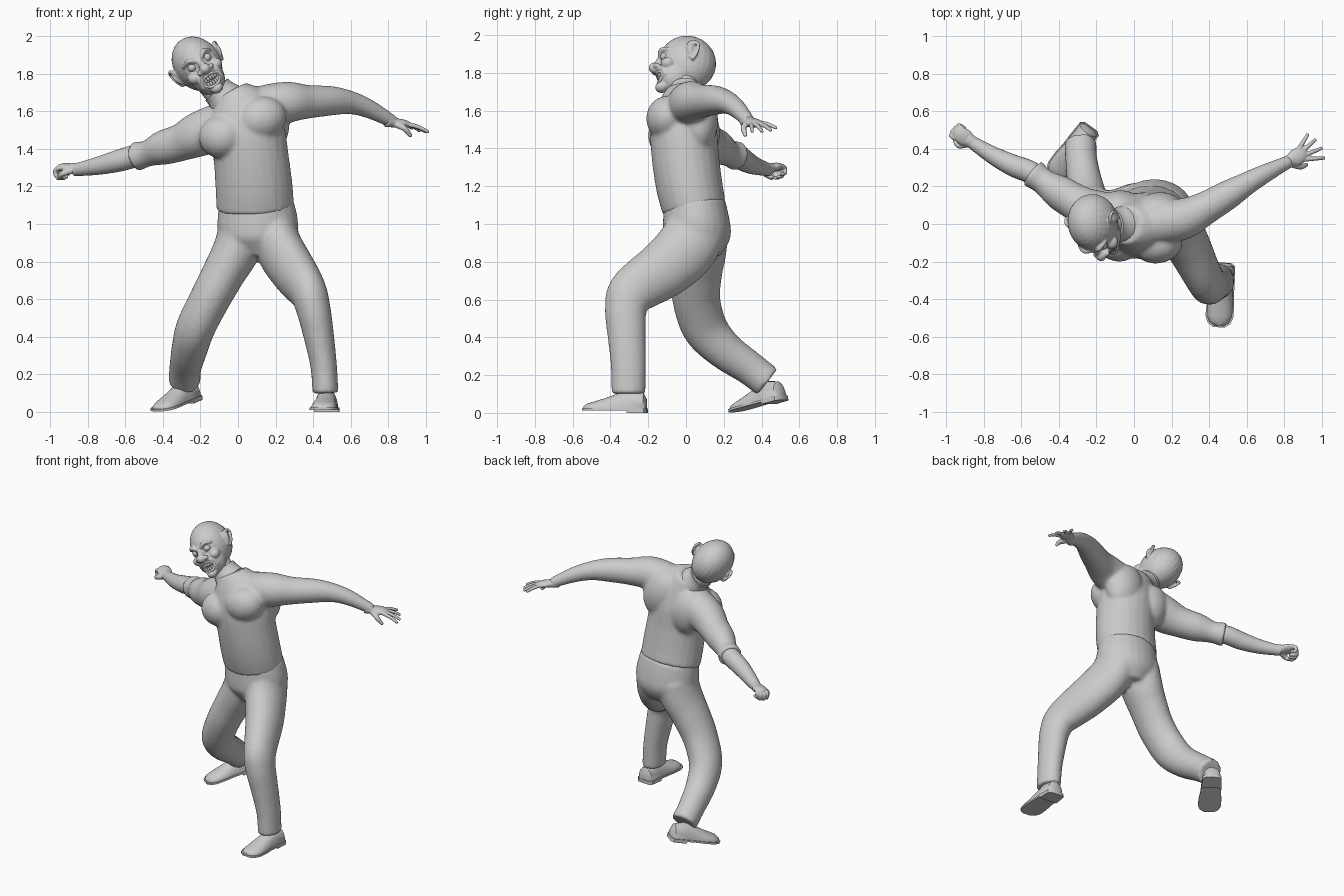
import bpy, bmesh
from math import pi, sin, cos, radians
from mathutils import Vector, Matrix, Euler


def loft(bm, rings):
    vs = [[bm.verts.new(p) for p in r] for r in rings]
    n = len(vs[0])
    for a, b in zip(vs, vs[1:]):
        for i in range(n):
            bm.faces.new((a[i], a[(i + 1) % n], b[(i + 1) % n], b[i]))
    bm.faces.new(vs[0][::-1])
    bm.faces.new(vs[-1])


def smooth_path(pts, sub=5):
    pts = [Vector(p if len(p) == 5 else (*p, p[3])) for p in pts]
    q = [2 * pts[0] - pts[1]] + pts + [2 * pts[-1] - pts[-2]]
    out = []
    for a, b, c, d in zip(q, q[1:], q[2:], q[3:]):
        for k in range(sub):
            t = k / sub
            out.append(0.5 * (2 * b + (c - a) * t + (2 * a - 5 * b + 4 * c - d) * t * t
                              + (3 * b - a - 3 * c + d) * t ** 3))
    return out + [pts[-1]]


def tube(bm, pts, ref=(1, 0, 0), n=24):
    """Loft along (x, y, z, radius along ref, other radius)."""
    path = smooth_path(pts)
    pos = [Vector(p[:3]) for p in path]
    rings = []
    for i, p in enumerate(path):
        t = (pos[min(i + 1, len(pos) - 1)] - pos[max(i - 1, 0)]).normalized()
        s = Vector(ref)
        s = (s - t * s.dot(t)).normalized()
        u = t.cross(s)
        rings.append([pos[i] + s * p[3] * cos(2 * pi * k / n) + u * p[4] * sin(2 * pi * k / n)
                      for k in range(n)])
    loft(bm, rings)


def ball(bm, loc, size, rot=(0, 0, 0)):
    bmesh.ops.create_uvsphere(bm, u_segments=24, v_segments=16, radius=1,
                              matrix=Matrix.LocRotScale(Vector(loc), Euler(rot), Vector(size)))


def finish(name, bm, matrix=None, voxel=0, smooth=5, angle=50):
    if matrix:
        bm.transform(matrix)
    bmesh.ops.recalc_face_normals(bm, faces=bm.faces)
    me = bpy.data.meshes.new(name)
    bm.to_mesh(me)
    bm.free()
    ob = bpy.data.objects.new(name, me)
    bpy.context.collection.objects.link(ob)
    if voxel:
        m = ob.modifiers.new("fuse", 'REMESH')
        m.mode, m.voxel_size, m.use_smooth_shade = 'VOXEL', voxel, True
        m = ob.modifiers.new("soften", 'SMOOTH')
        m.factor, m.iterations = 0.5, smooth
    else:
        bpy.ops.object.select_all(action='DESELECT')
        ob.select_set(True)
        bpy.context.view_layer.objects.active = ob
        bpy.ops.object.shade_smooth_by_angle(angle=radians(angle))
    return ob


# Shirt: torso, chest, shoulders, short right sleeve and bare left upper arm
bm = bmesh.new()
tube(bm, [(.092, .043, 1.085, .207, .17), (.085, .018, 1.2, .205, .176), (.07, -.003, 1.35, .2, .178),
          (.045, -.012, 1.5, .2, .175), (.0, -.01, 1.62, .17, .14), (-.045, -.005, 1.7, .1, .1)])
ball(bm, (.125, -.105, 1.56), (.135, .105, .115), (0, -.3, .15))
ball(bm, (-.085, -.09, 1.465), (.125, .11, .115), (0, -.3, -.25))
ball(bm, (.14, .07, 1.55), (.13, .1, .17), (0, -.3, 0))
ball(bm, (-.07, .08, 1.48), (.12, .1, .16), (0, -.3, 0))
tube(bm, [(.06, 0, 1.6, .12), (.25, .025, 1.645, .112), (.37, .08, 1.65, .09), (.5, .155, 1.655, .078),
          (.6, .215, 1.645, .062), (.7, .27, 1.61, .05), (.83, .335, 1.54, .034)], (0, 0, 1))
tube(bm, [(-.03, .02, 1.55, .12), (-.2, .06, 1.48, .12), (-.3, .11, 1.435, .1), (-.4, .17, 1.405, .092),
          (-.48, .225, 1.375, .07), (-.54, .27, 1.36, .08)], (0, 0, 1))
finish("shirt_and_left_arm", bm, voxel=.011, smooth=8)

# Right forearm
bm = bmesh.new()
tube(bm, [(-.45, .21, 1.38, .055), (-.55, .275, 1.36, .06), (-.64, .31, 1.335, .058),
          (-.75, .365, 1.308, .047), (-.87, .44, 1.287, .033)], (0, 0, 1))
finish("right_forearm", bm)

# Trousers: hips and two bent legs
bm = bmesh.new()
tube(bm, [(.095, .045, 1.115, .2, .163), (.105, .055, 1.0, .215, .178), (.11, .06, .92, .2, .175),
          (.11, .06, .83, .12, .12)])
tube(bm, [(.19, .06, .98, .12, .16), (.22, .0, .87, .125, .165), (.285, -.11, .765, .118, .155),
          (.37, -.28, .645, .1, .13), (.4, -.318, .55, .092, .112), (.425, -.315, .43, .083, .103),
          (.455, -.305, .25, .071, .093), (.465, -.305, .1, .069, .09)])
tube(bm, [(.02, .07, .98, .12, .15), (-.01, .065, .86, .125, .15), (-.075, .055, .74, .115, .137),
          (-.15, .055, .6, .108, .127), (-.225, .1, .45, .104, .12), (-.258, .2, .335, .096, .103),
          (-.28, .34, .235, .085, .09), (-.285, .43, .165, .086, .088)])
finish("trousers", bm, voxel=.012, smooth=7)


# Shoes: half-round upper over a flat sole and heel
def shoe(side, matrix):
    sec = [(.1, .035, .075), (.085, .055, .105), (.0, .06, .125), (-.06, .061, .1), (-.12, .068, .078),
           (-.18, .068, .06), (-.215, .054, .05), (-.235, .025, .035)]
    bm = bmesh.new()
    loft(bm, [[(w * cos(k * pi / 14), y, .015 + (h - .015) * sin(k * pi / 14) ** .8 if 0 < k < 14 else .015)
               for k in range(15)] for y, w, h in sec])
    finish(side + "_shoe_upper", bm, matrix)
    bm = bmesh.new()
    for part, z in ((sec, .012), (sec[:3], 0)):
        loft(bm, [[(w + .006, y * 1.03, z), (w + .006, y * 1.03, .024),
                   (-w - .006, y * 1.03, .024), (-w - .006, y * 1.03, z)] for y, w, h in part])
    finish(side + "_shoe_sole", bm, matrix, angle=40)


shoe("left", Matrix.Translation((.47, -.308, 0)) @ Matrix.Rotation(radians(-5), 4, 'Z'))
shoe("right", Matrix.Translation((-.287, .437, .046)) @ Matrix.Rotation(radians(-36), 4, 'Z')
     @ Matrix.Rotation(radians(13), 4, 'X'))


# Hands: palm, four jointed fingers and a thumb
def hand(side, wrist, direction, up, thumb, curl, spread):
    x = Vector(direction).normalized()
    y = Vector(up).cross(x).normalized()
    m = Matrix((x, y, x.cross(y))).transposed().to_4x4()
    m.translation = Vector(wrist)
    bm = bmesh.new()
    ball(bm, (.055, 0, 0), (.06, .046, .023))
    tube(bm, [(-.04, 0, 0, .034, .034), (.03, 0, 0, .036, .026)], (0, 1, 0), 16)
    for i, length in enumerate((.032, .037, .035, .027)):
        s = (i - 1.5) * -thumb
        a, p, r = curl * .5, Vector((.085, s * .022, 0)), .0125
        pts = [(*p, r)]
        for j in range(3):
            p = p + Vector((cos(a), s * spread, -sin(a))) * length
            pts.append((*p, r - .0015 * j))
            a += curl
        tube(bm, pts, (0, 1, 0), 10)
        ball(bm, p, (.01,) * 3)
    tube(bm, [(.015, .025 * thumb, -.01, .018), (.05, .058 * thumb, -.025, .016),
              (.085, (.07 - .02 * curl) * thumb, -.055, .011)], (1, 0, 0), 10)
    ball(bm, (.085, (.07 - .02 * curl) * thumb, -.055), (.011,) * 3)
    finish(side + "_hand", bm, m, voxel=.005, smooth=3)


hand("left", (.82, .33, 1.543), (.86, .5, -.14), (0, -.1, 1), -1, .14, .32)
hand("right", (-.86, .435, 1.295), (-.83, .53, .1), (-.1, -.1, 1), 1, 1.25, .02)

# Neck and collar
bm = bmesh.new()
tube(bm, [(-.03, 0, 1.6, .09), (-.1, -.005, 1.69, .074), (-.155, -.01, 1.76, .072), (-.19, -.01, 1.82, .07)])
finish("neck", bm)
bm = bmesh.new()
tube(bm, [(-.065, -.004, 1.665, .1), (-.095, -.005, 1.695, .086), (-.115, -.006, 1.715, .083)])
finish("collar", bm)

# Head, modelled upright and then tilted
H = (Matrix.Translation((-.218, .008, 1.852)) @ Matrix.Rotation(radians(8), 4, 'Z')
     @ Matrix.Rotation(radians(-34), 4, 'Y'))
bm = bmesh.new()
ball(bm, (0, 0, 0), (.126, .152, .153))
ball(bm, (0, -.075, -.085), (.088, .098, .098))
ball(bm, (0, -.15, -.155), (.035, .035, .028))
ball(bm, (0, -.178, -.032), (.03, .032, .029))
tube(bm, [(0, -.135, .04, .014), (0, -.155, .005, .017), (0, -.165, -.03, .018)])
for s in (-1, 1):
    ball(bm, (s * .068, -.115, -.048), (.036, .04, .032))
    ball(bm, (s * .034, -.172, -.038), (.016, .018, .014))
    tube(bm, [(s * .018, -.148, .028, .012), (s * .05, -.142, .048, .014), (s * .088, -.105, .032, .01)], (0, 0, 1), 12)
    tube(bm, [(s * .02, -.165, -.05, .01), (s * .055, -.145, -.075, .012), (s * .062, -.13, -.12, .01)], (0, 1, 0), 12)
    ball(bm, (s * .13, .012, -.01), (.012, .03, .045), (.25, s * .2, s * .5))
    # Ear rim
    tube(bm, [(s * .122, -.012, -.045, .008), (s * .128, -.014, .02, .008), (s * .142, .015, .043, .009),
              (s * .148, .042, .02, .009), (s * .138, .03, -.03, .009), (s * .124, .002, -.058, .011)], (.3, .4, .8), 10)
head = finish("head", bm, H, voxel=.0055, smooth=3)

# Open mouth cut into the head
bm = bmesh.new()
ball(bm, (0, -.175, -.102), (.052, .04, .034))
cutter = finish("mouth_cutter", bm, H)
cutter.hide_render = True
cutter.hide_set(True)
cut = head.modifiers.new("mouth", 'BOOLEAN')
cut.operation, cut.object = 'DIFFERENCE', cutter

# Eyes
bm = bmesh.new()
for s in (-1, 1):
    ball(bm, (s * .047, -.128, .008), (.025, .022, .022))
finish("eyes", bm, H)

# Two curved rows of teeth
bm = bmesh.new()
for row, z in ((1, -.086), (-1, -.119)):
    for i in range(-3, 4):
        a = i * .24
        ball(bm, (.062 * sin(a), -.105 - .058 * cos(a), z + row * .014 * (1 - cos(a)) * -2),
             (.0078, .008, .0165), (0, 0, a))
finish("teeth", bm, H)

# Lips around the mouth
bm = bmesh.new()
for row in (1, -1):
    tube(bm, [(-.054, -.137, -.102, .006), (-.03, -.16, -.102 + row * .027, .008),
              (0, -.168, -.102 + row * .034, .008), (.03, -.16, -.102 + row * .027, .008),
              (.054, -.137, -.102, .006)], (0, 0, 1), 12)
finish("lips", bm, H)
